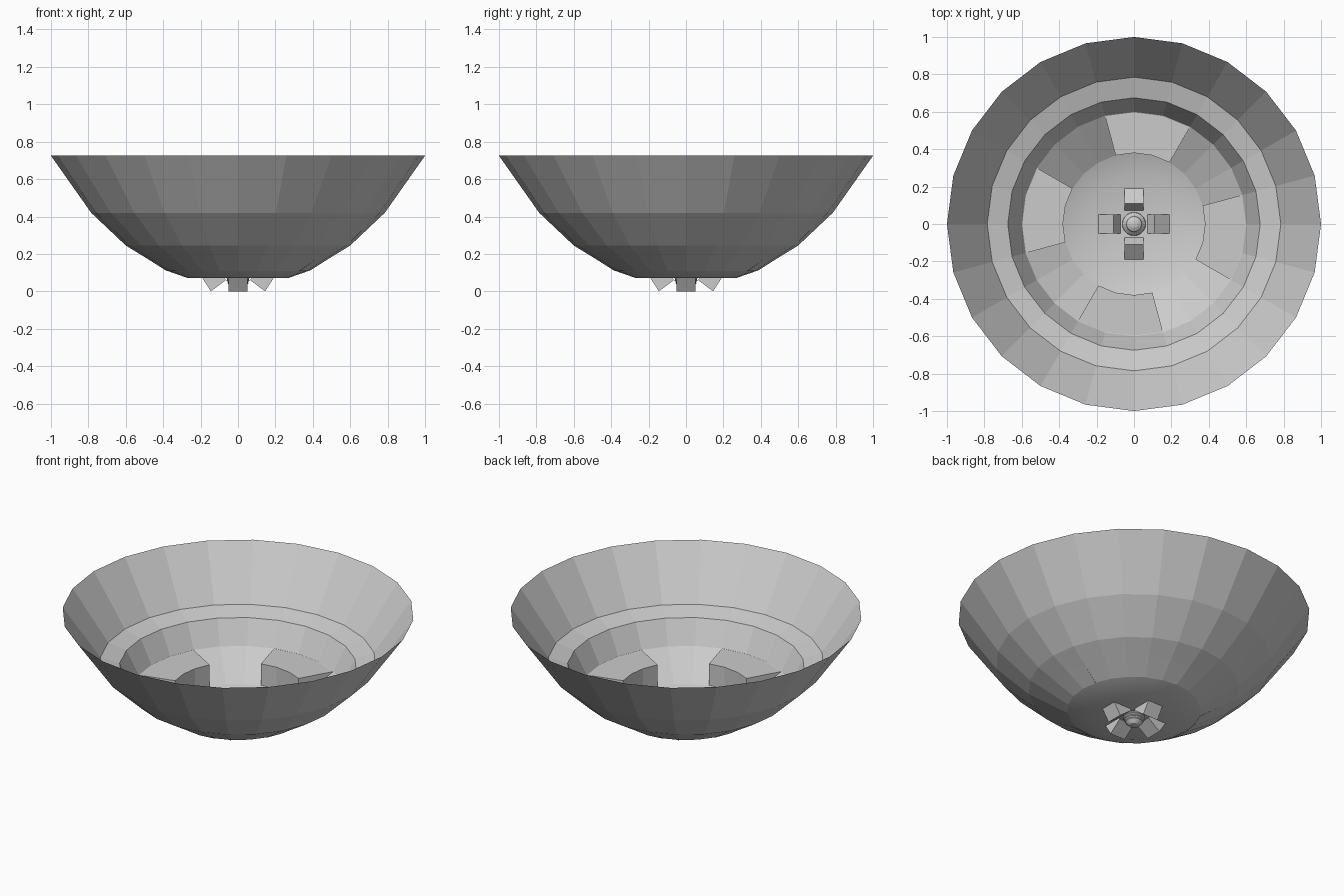
import bpy, bmesh
from math import cos, sin, radians, pi

if "Cube" in bpy.data.objects:
    bpy.data.objects.remove(bpy.data.objects["Cube"])


def finish(name, bm, smooth_below=None, recalc=True):
    bmesh.ops.remove_doubles(bm, verts=bm.verts, dist=1e-5)
    if recalc:
        bmesh.ops.recalc_face_normals(bm, faces=bm.faces)
    if smooth_below is not None:
        for f in bm.faces:
            f.smooth = f.calc_center_median().z < smooth_below
    me = bpy.data.meshes.new(name)
    bm.to_mesh(me)
    bm.free()
    ob = bpy.data.objects.new(name, me)
    bpy.context.collection.objects.link(ob)
    return ob


def revolve(name, profile, n=24, smooth_below=None, recalc=True):
    bm = bmesh.new()
    rings = [[bm.verts.new((r * cos(2 * pi * i / n), r * sin(2 * pi * i / n), z))
              for i in range(n)] if r > 0 else [bm.verts.new((0, 0, z))]
             for r, z in profile]
    for a, b in zip(rings, rings[1:]):
        for i in range(n):
            j = (i + 1) % n
            if len(a) == 1:
                bm.faces.new((a[0], b[j], b[i]))
            elif len(b) == 1:
                bm.faces.new((a[i], a[j], b[0]))
            else:
                bm.faces.new((a[i], a[j], b[j], b[i]))
    return finish(name, bm, smooth_below, recalc)


def sweep_section(name, rings):
    """Closed solid joining equal-length cross-sections."""
    bm = bmesh.new()
    vs = [[bm.verts.new(p) for p in ring] for ring in rings]
    k = len(vs[0])
    for a, b in zip(vs, vs[1:]):
        for i in range(k):
            bm.faces.new((a[i], a[(i + 1) % k], b[(i + 1) % k], b[i]))
    bm.faces.new(vs[0])
    bm.faces.new(vs[-1])
    return finish(name, bm)


# faceted bowl shell with a softly shaded bottom
revolve("bowl_shell", [(1, .725), (.785, .42), (.6, .245), (.38, .11),
                       (.265, .07), (0, .07)], smooth_below=.115, recalc=False)

# inner ledge stepping down to the floor
revolve("inner_ledge", [(.785, .42), (.675, .388), (.6, .245)], recalc=False)

# four raised floor blocks, each spanning three facets
for q in range(4):
    rings = []
    for s in range(4):
        a = radians(60 + 90 * q + 15 * s)
        rings.append([(r * cos(a), r * sin(a), z)
                      for r, z in ((.38, .245), (.597, .245), (.38, .108))])
    sweep_section(f"floor_block_{q + 1}", rings)

# four tilted lugs poking through the bottom
section = ((.145, 0), (.19, .07), (.11, .13), (.065, .06))
for q in range(4):
    c, s = cos(q * pi / 2), sin(q * pi / 2)
    sweep_section(f"lug_{q + 1}", [[(r * c - w * s, r * s + w * c, z) for r, z in section]
                                   for w in (-.052, .052)])

# ribbed centre knob
revolve("centre_knob", [(0, .005), (.028, .009), (.038, .018), (.042, .022),
                        (.05, .03), (.048, .036), (.057, .043), (.053, .05),
                        (.063, .057), (.058, .064), (.063, .075), (.06, .09),
                        (.045, .105), (.04, .12), (.02, .13), (0, .133)], n=20)
